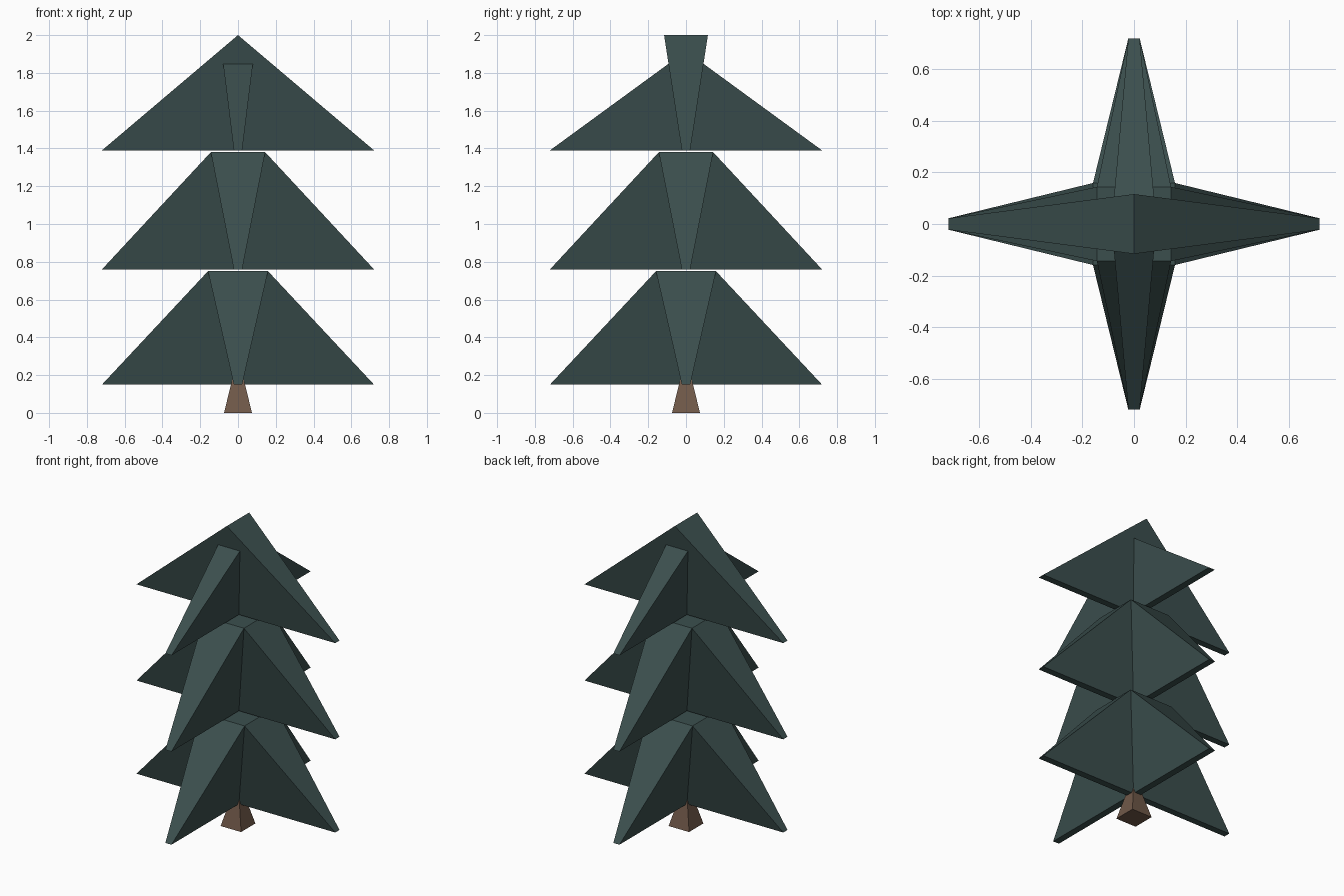
import bpy
import bmesh

if "Cube" in bpy.data.objects:
    bpy.data.objects.remove(bpy.data.objects["Cube"])


def material(name, rgb):
    m = bpy.data.materials.new(name)
    m.diffuse_color = (*rgb, 1.0)
    m.use_nodes = True
    m.node_tree.nodes["Principled BSDF"].inputs["Base Color"].default_value = m.diffuse_color
    return m


needles = material("dark green needles", (0.044, 0.078, 0.076))
bark = material("brown bark", (0.162, 0.098, 0.066))


def tapered_block(name, z0, z1, bottom, top, mat):
    """Block with half sizes (x, y) at the bottom and at the top."""
    bm = bmesh.new()
    bmesh.ops.create_cube(bm, size=2)
    for v in bm.verts:
        hx, hy = top if v.co.z > 0 else bottom
        v.co = (v.co.x * hx, v.co.y * hy, z1 if v.co.z > 0 else z0)
    # A zero-width top collapses into a clean ridge
    bmesh.ops.remove_doubles(bm, verts=bm.verts, dist=0.0001)
    bmesh.ops.recalc_face_normals(bm, faces=bm.faces)
    me = bpy.data.meshes.new(name)
    bm.to_mesh(me)
    bm.free()
    me.materials.append(mat)
    ob = bpy.data.objects.new(name, me)
    bpy.context.collection.objects.link(ob)
    return ob


REACH, TIP = 0.72, 0.022   # branch length and tip half width

# Trunk
tapered_block("trunk", 0.0, 0.20, (0.074, 0.074), (0.025, 0.025), bark)

# Lower and middle tiers: two crossed wedges each
for name, z0, z1, h in (("lower", 0.15, 0.75, 0.159), ("middle", 0.76, 1.38, 0.144)):
    tapered_block(name + "_branch_side", z0, z1, (REACH, TIP), (h, h), needles)
    tapered_block(name + "_branch_front", z0, z1, (TIP, REACH), (h, h), needles)

# Top tier: tall ridged wedge and a shorter crossing wedge
tapered_block("top_branch_side", 1.39, 2.0, (REACH, TIP), (0.0, 0.116), needles)
tapered_block("top_branch_front", 1.39, 1.85, (TIP, REACH), (0.079, 0.09), needles)
